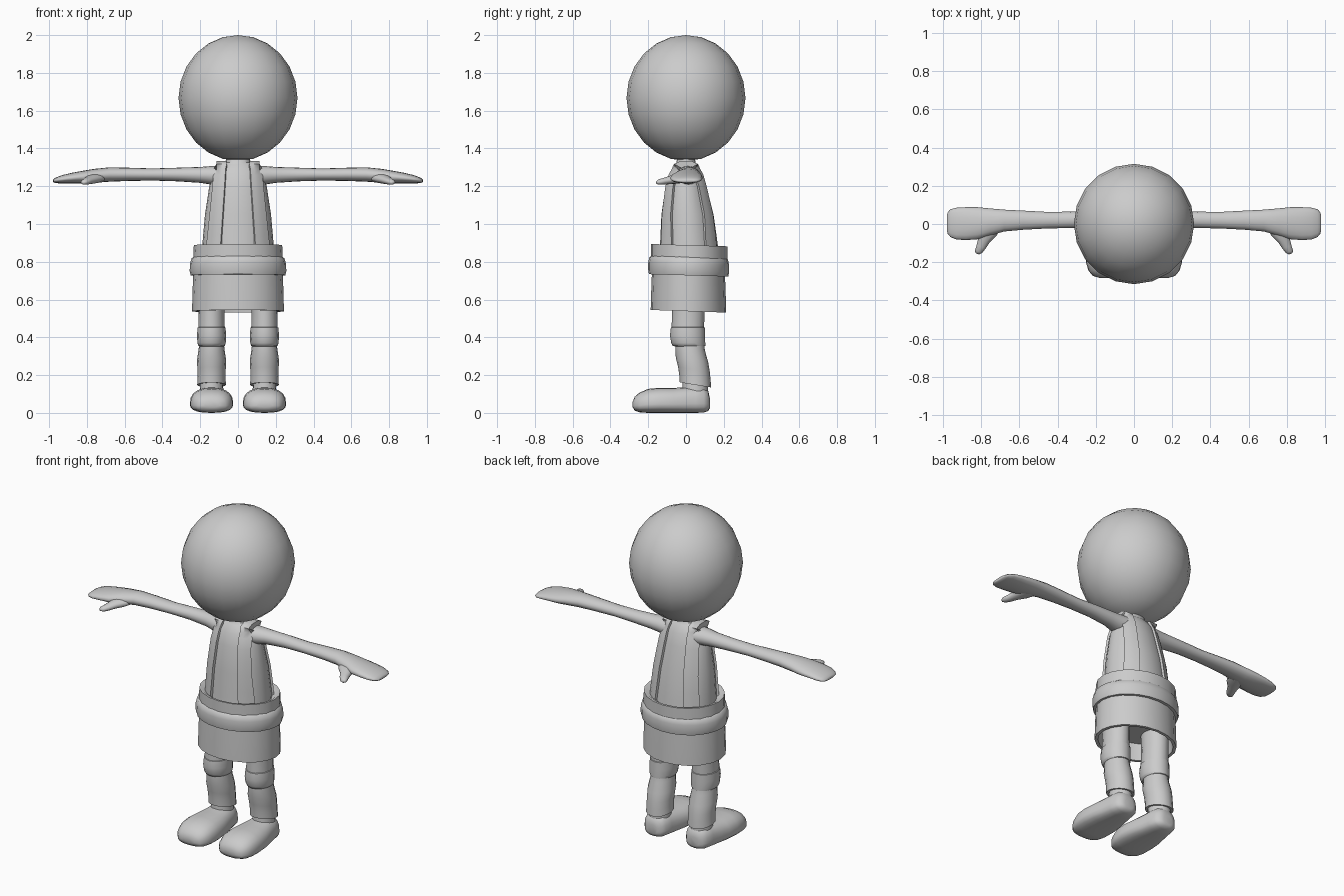
import bpy, bmesh, math
from mathutils import Vector

if "Cube" in bpy.data.objects:
    bpy.data.objects.remove(bpy.data.objects["Cube"])

grey = bpy.data.materials.new("plain grey")
grey.diffuse_color = (0.6, 0.6, 0.6, 1)
grey.use_nodes = True
grey.node_tree.nodes["Principled BSDF"].inputs["Base Color"].default_value = grey.diffuse_color


def finish(name, bm, mirror=False, angle=50, subdiv=0):
    bmesh.ops.recalc_face_normals(bm, faces=bm.faces)
    me = bpy.data.meshes.new(name)
    bm.to_mesh(me)
    bm.free()
    ob = bpy.data.objects.new(name, me)
    bpy.context.collection.objects.link(ob)
    me.materials.append(grey)
    if mirror:
        ob.modifiers.new("mirror", 'MIRROR').use_mirror_merge = False
    if subdiv:
        ob.modifiers.new("subdivision", 'SUBSURF').levels = subdiv
        ob.modifiers["subdivision"].render_levels = subdiv
    bpy.ops.object.select_all(action='DESELECT')
    bpy.context.view_layer.objects.active = ob
    ob.select_set(True)
    bpy.ops.object.shade_smooth_by_angle(angle=math.radians(angle))
    return ob


def skin(rings, cap=True):
    """Bridge rings of points into a closed tube."""
    bm = bmesh.new()
    vs = [[bm.verts.new(p) for p in r] for r in rings]
    n = len(vs[0])
    for a, b in zip(vs, vs[1:]):
        for i in range(n):
            j = (i + 1) % n
            bm.faces.new((a[i], a[j], b[j], b[i]))
    if cap:
        bm.faces.new(vs[0])
        bm.faces.new(vs[-1])
    return bm


def oval(c, u, v, n=20, power=2.0, low=1.0):
    """Superellipse ring; low squashes the half on the -v side."""
    c, u, v = Vector(c), Vector(u), Vector(v)
    pts = []
    for i in range(n):
        t = 2 * math.pi * i / n
        cu, sv = math.cos(t), math.sin(t)
        cu = math.copysign(abs(cu) ** (2 / power), cu)
        sv = math.copysign(abs(sv) ** (2 / power), sv)
        pts.append(c + u * cu + v * (sv if sv > 0 else sv * low))
    return pts


def upright(name, rows, cx=0, tilt=0, n=20, **kw):
    """Rows of (z, half width, y centre, half depth)."""
    rings = [oval((cx, y, z), (a, 0, 0), (0, b, -tilt * b), n) for z, a, y, b in rows]
    return finish(name, skin(rings), **kw)


# Head
bm = bmesh.new()
bmesh.ops.create_uvsphere(bm, u_segments=20, v_segments=12, radius=1)
for v in bm.verts:
    v.co = (v.co.x * 0.315, v.co.y * 0.315, 1.667 + v.co.z * 0.333)
finish("head", bm)

# Torso and neck
TORSO = [(0.80, .192, .015, .165), (0.90, .188, .015, .152), (1.05, .175, .008, .138),
         (1.20, .152, .0, .108), (1.27, .13, .0, .088), (1.315, .10, .0, .06),
         (1.325, .066, .0, .05), (1.38, .06, .0, .045)]
upright("torso", TORSO, n=24)


def torso_at(z):
    for p, q in zip(TORSO, TORSO[1:]):
        if p[0] <= z <= q[0]:
            f = (z - p[0]) / (q[0] - p[0])
            return [p[k] + f * (q[k] - p[k]) for k in (1, 2, 3)]


# Shoulder straps: up the front, over the shoulder, down the back
def strap_ring(z, side, t=0.013):
    a, yc, b = torso_at(z)
    f = (z - 0.85) / 0.46
    xi, xo = 0.09 - 0.03 * f, 0.162 - 0.047 * f
    inner, outer = [], []
    for k in range(4):
        x = xi + (xo - xi) * k / 3
        s = math.sqrt(max(1 - (x / a) ** 2, 0.02))
        nrm = Vector((x / a ** 2, side * s / b, 0)).normalized()
        p = Vector((x, yc + side * s * b, z))
        outer.append(p + nrm * t)
        inner.append(p - nrm * t)
    return outer + inner[::-1]


def strap_top(y, z):
    xs = [0.06, 0.078, 0.097, 0.115]
    return [(x, y * 1.15, z) for x in xs] + [(x, y * 0.7, z - 0.035) for x in xs[::-1]]


heights = [0.85, 0.95, 1.05, 1.13, 1.2, 1.26, 1.29]
rings = [strap_ring(z, -1) for z in heights]
rings += [strap_top(-.055, 1.318), strap_top(-.025, 1.333), strap_top(.025, 1.333), strap_top(.055, 1.318)]
rings += [strap_ring(z, 1) for z in reversed(heights)]
finish("shoulder_strap", skin(rings), mirror=True)

# Waistband and rounded belt roll
upright("waistband", [(.80, .238, .017, .203), (.888, .234, .017, .203),
                      (.888, .222, .017, .19), (.86, .185, .017, .15)], tilt=.03, angle=40)
upright("belt_roll", [(.728, .225, .014, .19), (.728, .25, .014, .21), (.75, .256, .014, .214),
                      (.79, .254, .014, .214), (.818, .246, .014, .208), (.83, .228, .014, .19)],
        tilt=.03, n=24)

# Shorts, hollow underneath
upright("shorts", [(.75, .236, .013, .193), (.64, .241, .013, .197), (.538, .243, .013, .2),
                   (.538, .225, .013, .182), (.64, .215, .013, .172)], tilt=.035, angle=40)

# Legs
X = 0.14
upright("thigh", [(.70, .072, .012, .088), (.55, .068, .012, .086), (.45, .07, .01, .086)],
        cx=X, mirror=True, n=16)
upright("knee_pad", [(.455, .066, .01, .082), (.452, .074, .01, .09), (.41, .077, .008, .093),
                     (.37, .075, .012, .09), (.355, .07, .016, .086), (.35, .06, .018, .07)],
        cx=X, mirror=True, n=16)
upright("lower_leg", [(.37, .066, .02, .076), (.34, .068, .022, .079), (.28, .077, .032, .086),
                      (.23, .075, .042, .084), (.19, .074, .047, .083), (.148, .076, .05, .083),
                      (.15, .06, .05, .066)], cx=X, tilt=.16, mirror=True, n=16)
upright("ankle", [(.18, .06, .05, .066), (.13, .062, .049, .068), (.08, .065, .049, .07)],
        cx=X, mirror=True, n=16)

# Shoes, rows of (y, half width, bottom, top)
SHOE = [(-.282, .04, .03, .06), (-.272, .075, .012, .085), (-.245, .098, .003, .108),
        (-.2, .112, 0, .127), (-.14, .115, 0, .133), (-.07, .108, 0, .132), (-.01, .094, 0, .135),
        (.05, .082, 0, .142), (.095, .073, .002, .135), (.118, .055, .01, .115), (.126, .03, .025, .08)]
rings = []
for y, w, lo, hi in SHOE:
    mid = lo + (hi - lo) * 0.35
    rings.append(oval((X, y, mid), (w, 0, 0), (0, 0, hi - mid), 20, 2.5, (mid - lo) / (hi - mid)))
finish("shoe", skin(rings), mirror=True, angle=60)

# Arms with flat hands, rows of (x, y centre, half depth, z centre, half height)
ARM = [(.09, .01, .065, 1.255, .052), (.15, .012, .056, 1.258, .048), (.2, .018, .048, 1.26, .042),
       (.32, .022, .043, 1.262, .036), (.45, .02, .043, 1.262, .032), (.58, .02, .05, 1.263, .035),
       (.68, .018, .057, 1.262, .038), (.76, .01, .072, 1.255, .037), (.82, .004, .084, 1.248, .034),
       (.88, .002, .086, 1.243, .028), (.93, .002, .083, 1.237, .022), (.96, .004, .073, 1.232, .016),
       (.976, .005, .055, 1.229, .01), (.98, .005, .035, 1.228, .005)]
finish("arm", skin([oval((x, y, z), (0, b, 0), (0, 0, h), 16) for x, y, b, z, h in ARM]),
       mirror=True, angle=70)

# Thumbs, rows of (x, y, z, half width, half height)
THUMB = [(.75, .0, 1.245, .055, .025), (.765, -.045, 1.24, .046, .026), (.785, -.085, 1.233, .03, .022),
         (.8, -.12, 1.226, .024, .018), (.814, -.145, 1.222, .019, .014), (.82, -.156, 1.22, .009, .007)]
finish("thumb", skin([oval((x, y, z), (w, w * .35, 0), (0, 0, h), 12) for x, y, z, w, h in THUMB]),
       mirror=True, angle=70)
